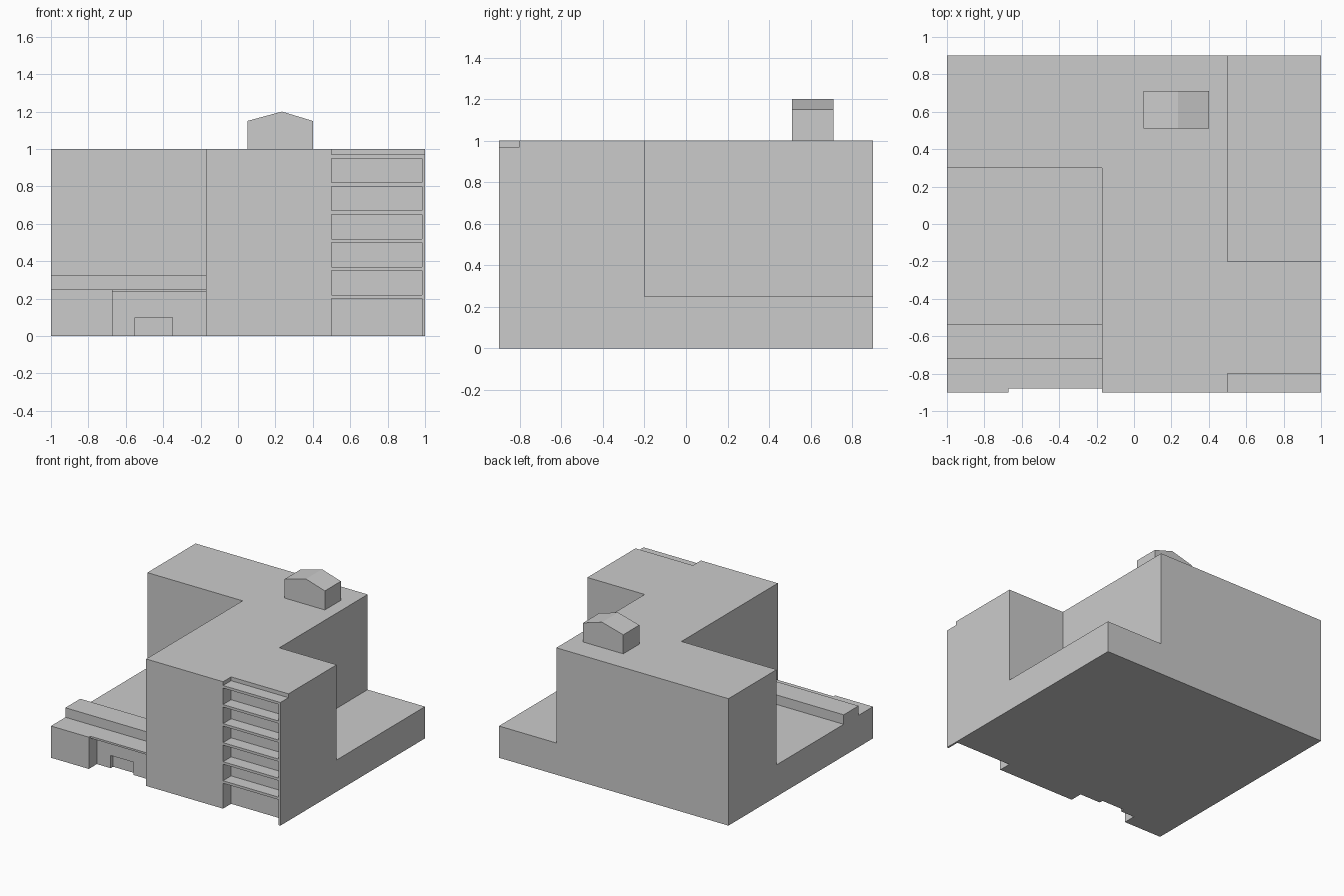
import bpy

if "Cube" in bpy.data.objects:
    bpy.data.objects.remove(bpy.data.objects["Cube"])


def prism(name, profile, axis, lo, hi):
    """Extrude a 2D profile along y (x,z points) or z (x,y points)."""
    n = len(profile)
    place = (lambda p, t: (p[0], t, p[1])) if axis == 'y' else (lambda p, t: (p[0], p[1], t))
    verts = [place(p, t) for t in (lo, hi) for p in profile]
    faces = [tuple(reversed(range(n))), tuple(range(n, 2 * n))]
    faces += [(i, (i + 1) % n, n + (i + 1) % n, n + i) for i in range(n)]
    if axis == 'y':
        faces = [tuple(reversed(f)) for f in faces]
    mesh = bpy.data.meshes.new(name)
    mesh.from_pydata(verts, [], faces)
    obj = bpy.data.objects.new(name, mesh)
    bpy.context.collection.objects.link(obj)
    return obj


def box(name, x0, x1, y0, y1, z0, z1):
    return prism(name, [(x0, y0), (x1, y0), (x1, y1), (x0, y1)], 'z', z0, z1)


def cut(target, *bounds):
    cutter = box("cutter", *bounds)
    cutter.hide_render = True
    mod = target.modifiers.new("cut", 'BOOLEAN')
    mod.operation = 'DIFFERENCE'
    mod.solver = 'EXACT'
    mod.object = cutter
    bpy.context.view_layer.objects.active = target
    bpy.ops.object.modifier_apply(modifier=mod.name)
    bpy.data.objects.remove(cutter)


# Main block, with the two low wings cut down to podium height
building = box("building", -1, 1, -0.9, 0.9, 0, 1)
cut(building, -1.2, -0.17, -1.1, 0.3, 0.25, 1.2)
cut(building, 0.5, 1.2, -0.2, 1.1, 0.25, 1.2)

# Entrance recess under a thin canopy, with an inset door
cut(building, -0.67, -0.17, -1.1, -0.88, -0.1, 0.4)
cut(building, -0.67, -0.17, -1.1, -0.8, -0.1, 0.235)
cut(building, -0.55, -0.35, -1.1, -0.77, -0.1, 0.1)

# Balcony openings: ground floor, five upper floors, open top step
cut(building, 0.5, 0.985, -1.1, -0.8, -0.1, 0.2)
for floor in range(5):
    z = 0.22 + 0.15 * floor
    cut(building, 0.5, 0.985, -1.1, -0.8, z, z + 0.13)
cut(building, 0.5, 1.2, -1.1, -0.8, 0.97, 1.2)

# Raised strip on the entrance wing roof
box("roof_strip", -1, -0.17, -0.72, -0.535, 0.25, 0.325)

# Gabled rooftop plant room
prism("rooftop_house",
      [(0.05, 1), (0.4, 1), (0.4, 1.15), (0.235, 1.2), (0.05, 1.15)],
      'y', 0.51, 0.71)
